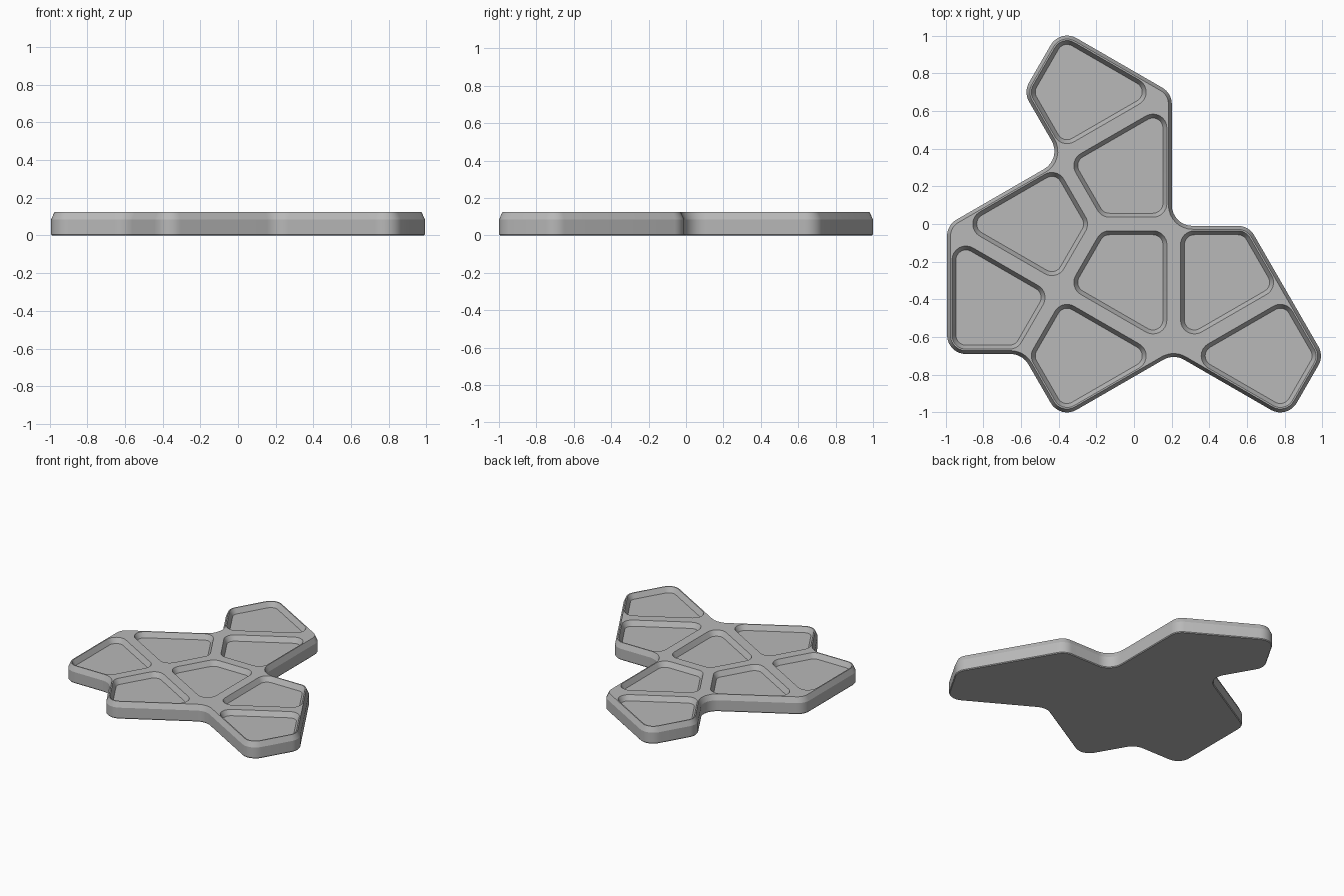
import bpy, bmesh, math
from mathutils import Vector

if "Cube" in bpy.data.objects:
    bpy.data.objects.remove(bpy.data.objects["Cube"])

LONG = 0.70                      # long side of one kite
TIP = LONG * 2 / math.sqrt(3)    # kite length along its axis
HEIGHT, DEPTH = 0.125, 0.038

# Centres of the three hexagons that share the kites
C1 = Vector((0.2106, -LONG))
C2 = Vector((0.2106, LONG))
C3 = C1 + Vector((-LONG * math.sqrt(3), LONG))


def at(c, deg, dist=LONG):
    a = math.radians(deg)
    return c + Vector((math.cos(a), math.sin(a))) * dist


def rounded(points, inset, steps=8):
    """Inset a counter-clockwise polygon and round every corner."""
    out = []
    for i, p in enumerate(points):
        d0 = (p - points[i - 1]).normalized()
        d1 = (points[(i + 1) % len(points)] - p).normalized()
        n0, n1 = Vector((-d0.y, d0.x)), Vector((-d1.y, d1.x))
        turn = math.atan2(d0.x * d1.y - d0.y * d1.x, d0.dot(d1))
        reach = 0.11 if turn > 0 else -0.10
        centre = p + (n0 + n1) * (reach / (1 + n0.dot(n1)))
        a0 = math.atan2(n0.y, n0.x)
        for k in range(steps + 1):
            a = a0 + turn * k / steps
            out.append(centre - Vector((math.cos(a), math.sin(a))) * (reach - inset))
    return out


def add_solid(bm, points, levels):
    """Stack rounded loops (inset, z) into a closed solid."""
    loops = [[bm.verts.new((q.x, q.y, z)) for q in rounded(points, inset)]
             for inset, z in levels]
    for low, high in zip(loops, loops[1:]):
        for j in range(len(low)):
            bm.faces.new((low[j - 1], low[j], high[j], high[j - 1]))
    bm.faces.new(loops[0][::-1])
    bm.faces.new(loops[-1])


def finish(bm, name):
    bmesh.ops.recalc_face_normals(bm, faces=bm.faces[:])
    mesh = bpy.data.meshes.new(name)
    bm.to_mesh(mesh)
    bm.free()
    ob = bpy.data.objects.new(name, mesh)
    bpy.context.collection.objects.link(ob)
    return ob


grey = bpy.data.materials.new("plain grey")
grey.diffuse_color = (0.48, 0.48, 0.48, 1)
grey.use_nodes = True
grey.node_tree.nodes["Principled BSDF"].inputs["Base Color"].default_value = grey.diffuse_color

# Tile body: straight wall with a chamfered top edge
outline = [C1, at(C1, 330), at(C1, 0, TIP), at(C1, 60, TIP), at(C1, 90),
           C2, at(C2, 150), at(C2, 180, TIP), at(C2, 210),
           C3, at(C3, 270), at(C3, 300, TIP), at(C1, 210)]
bm = bmesh.new()
add_solid(bm, outline, [(0.015, 0), (0.01, 0.006), (0.01, 0.085), (0.028, HEIGHT)])
tile = finish(bm, "tile_body")
tile.data.materials.append(grey)

# Eight kite pockets with sloped walls
bm = bmesh.new()
slope = 0.021 / DEPTH
kites = [(C1, 0), (C1, 60), (C1, 120), (C1, 180),
         (C2, 180), (C2, 240), (C3, 300), (C3, 0)]
for c, deg in kites:
    kite = [c, at(c, deg - 30), at(c, deg, TIP), at(c, deg + 30)]
    add_solid(bm, kite, [(0.036 + 0.021, HEIGHT - DEPTH),
                         (0.036 - slope * 0.02, HEIGHT + 0.02)])
cutter = finish(bm, "pocket_cutter")
cutter.hide_render = True
cutter.data.materials.append(grey)

# Cut the pockets
mod = tile.modifiers.new("pockets", 'BOOLEAN')
mod.operation = 'DIFFERENCE'
mod.solver = 'EXACT'
mod.object = cutter
bpy.context.view_layer.objects.active = tile
tile.select_set(True)
bpy.ops.object.modifier_apply(modifier=mod.name)
bpy.data.objects.remove(cutter)
bpy.ops.object.shade_smooth_by_angle(angle=math.radians(20))
